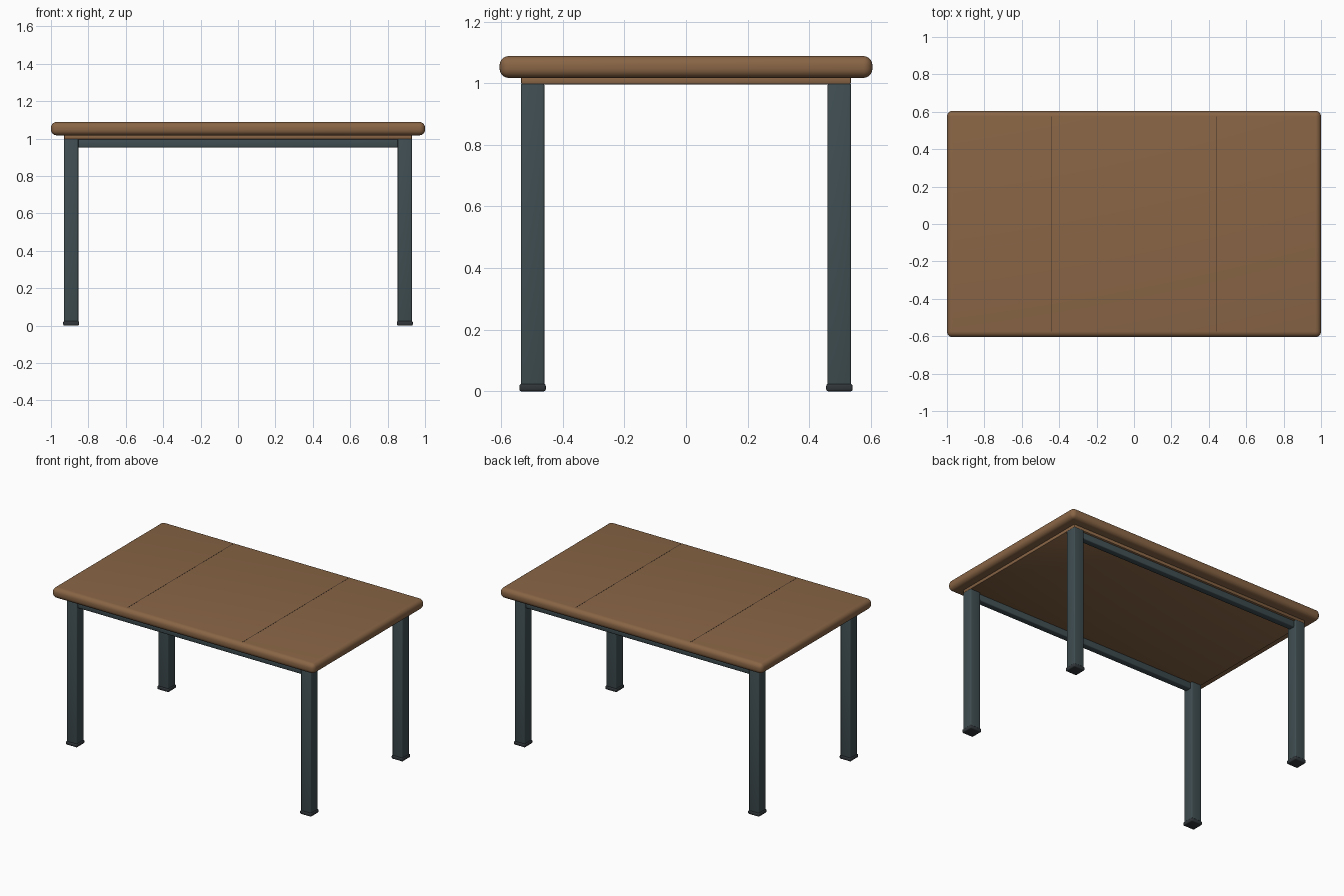
import bpy, math

if "Cube" in bpy.data.objects:
    bpy.data.objects.remove(bpy.data.objects["Cube"])


def material(name, rgb):
    m = bpy.data.materials.new(name)
    m.diffuse_color = (*rgb, 1)
    m.use_nodes = True
    m.node_tree.nodes["Principled BSDF"].inputs["Base Color"].default_value = m.diffuse_color
    return m


WOOD = material("brown_wood", (0.25, 0.13, 0.06))
SEAM = material("dark_seam", (0.05, 0.03, 0.02))
METAL = material("slate_metal", (0.05, 0.075, 0.083))
RUBBER = material("dark_rubber", (0.03, 0.036, 0.04))


def box(name, lo, hi, mat, bevel=0.0, segments=3):
    """Bevelled box spanning the corners lo and hi."""
    centre = [(a + b) / 2 for a, b in zip(lo, hi)]
    bpy.ops.mesh.primitive_cube_add(size=1, location=centre)
    ob = bpy.context.object
    ob.name = name
    ob.scale = [b - a for a, b in zip(lo, hi)]
    bpy.ops.object.transform_apply(location=False, rotation=False, scale=True)
    ob.data.materials.append(mat)
    if bevel:
        mod = ob.modifiers.new("Bevel", 'BEVEL')
        mod.width = bevel
        mod.segments = segments
        bpy.ops.object.modifier_apply(modifier=mod.name)
        bpy.ops.object.shade_smooth_by_angle(angle=math.radians(35))
    return ob


# Rounded tabletop and the thinner board beneath it
box("tabletop", (-1, -0.605, 1.017), (1, 0.605, 1.088), WOOD, 0.03, 6)
box("under_board", (-0.93, -0.535, 0.995), (0.93, 0.535, 1.022), WOOD, 0.006, 2)

# Fine seams between the three top panels
for side, x in (("left", -0.44), ("right", 0.44)):
    box(f"{side}_panel_seam", (x - 0.002, -0.575, 1.084),
        (x + 0.002, 0.575, 1.0885), SEAM)

# Square legs with slightly wider foot caps
for depth, y in (("front", -0.498), ("back", 0.498)):
    for side, x in (("left", -0.892), ("right", 0.892)):
        box(f"{depth}_{side}_leg", (x - 0.038, y - 0.038, 0.01),
            (x + 0.038, y + 0.038, 1.0), METAL, 0.006)
        box(f"{depth}_{side}_foot", (x - 0.043, y - 0.043, 0),
            (x + 0.043, y + 0.043, 0.024), RUBBER, 0.007)
    # Long rail joining the two legs
    box(f"{depth}_rail", (-0.87, y - 0.023, 0.952),
        (0.87, y + 0.023, 0.999), METAL, 0.007)
